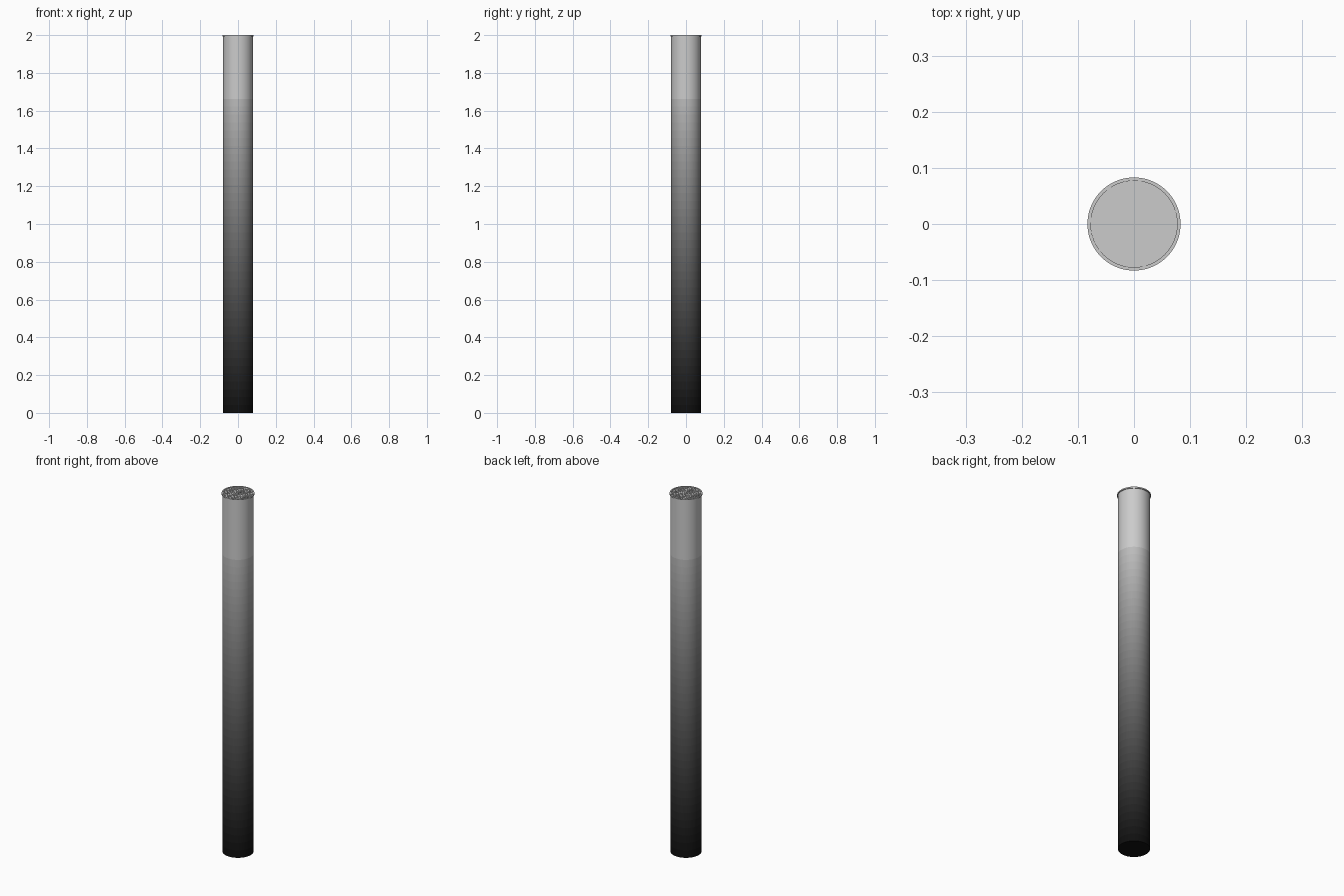
import bpy, bmesh, math

if "Cube" in bpy.data.objects:
    bpy.data.objects.remove(bpy.data.objects["Cube"])

SEG = 64
BANDS = 48      # tonal steps of the black-to-grey fade
H_BODY = 1.995

def finish(name, bm):
    me = bpy.data.meshes.new(name)
    bm.to_mesh(me)
    bm.free()
    ob = bpy.data.objects.new(name, me)
    bpy.context.collection.objects.link(ob)
    return ob

def lathe(name, profile, closed=False):
    """Spin an (r, z) profile round the z axis."""
    bm = bmesh.new()
    vs = [bm.verts.new((r, 0, z)) for r, z in profile]
    edges = [bm.edges.new(p) for p in zip(vs, vs[1:])]
    if closed:
        edges.append(bm.edges.new((vs[-1], vs[0])))
    bmesh.ops.spin(bm, geom=vs + edges, cent=(0, 0, 0), axis=(0, 0, 1),
                   angle=math.tau, steps=SEG, use_merge=False)
    bmesh.ops.remove_doubles(bm, verts=bm.verts, dist=1e-5)
    bmesh.ops.recalc_face_normals(bm, faces=bm.faces)
    ob = finish(name, bm)
    bpy.ops.object.select_all(action='DESELECT')
    bpy.context.view_layer.objects.active = ob
    ob.select_set(True)
    bpy.ops.object.shade_smooth_by_angle(angle=math.radians(30))
    return ob

def linear(s):
    return s / 12.92 if s < 0.04045 else ((s + 0.055) / 1.055) ** 2.4

# long body, closed at both ends
body = lathe("tube_body", [(0, 0)]
             + [(0.079, H_BODY * i / BANDS) for i in range(BANDS + 1)]
             + [(0, H_BODY)])

# fade from black at the foot to grey at the top
for i in range(BANDS):
    mat = bpy.data.materials.new(f"fade_{i:02d}")
    c = linear(0.05 + 0.83 * (i + 0.5) / BANDS)
    mat.diffuse_color = (c, c, c, 1)
    mat.use_nodes = True
    mat.node_tree.nodes["Principled BSDF"].inputs["Base Color"].default_value = mat.diffuse_color
    body.data.materials.append(mat)
for p in body.data.polygons:
    p.material_index = max(0, min(BANDS - 1, int(p.center.z / H_BODY * BANDS)))

# thin projecting rim at the top
lathe("top_rim", [(0.077, 1.993), (0.083, 1.993), (0.083, 2.0), (0.077, 2.0)], closed=True)

# honeycomb grille: raised hexagonal rings on a staggered grid over a grey plate
bm = bmesh.new()
PITCH, ROW = 0.0144, 0.0125
R_OUT, R_IN = 0.0080, 0.0063
Z_LOW, Z_TOP = 1.9965, 1.9985

def hexagon(cx, cy, r, z):
    return [bm.verts.new((cx + r * math.sin(k * math.pi / 3),
                          cy + r * math.cos(k * math.pi / 3), z)) for k in range(6)]

for j in range(12):
    y = 0.0695 - ROW * j
    for i in range(-7, 8):
        x = -0.0048 + PITCH * (i + 0.5 * (j % 2))
        if math.hypot(x, y) > 0.0725:
            continue
        loops = [hexagon(x, y, r, z) for r, z in
                 ((R_OUT, Z_LOW), (R_OUT, Z_TOP), (R_IN, Z_TOP), (R_IN, Z_LOW))]
        for a, b in zip(loops, loops[1:]):
            for k in range(6):
                n = (k + 1) % 6
                bm.faces.new((a[n], a[k], b[k], b[n]))
finish("honeycomb_grille", bm)

# backing plate under the grille
lathe("grille_plate", [(0, Z_LOW), (0.0775, Z_LOW), (0.0775, 1.9952), (0, 1.9952)])
